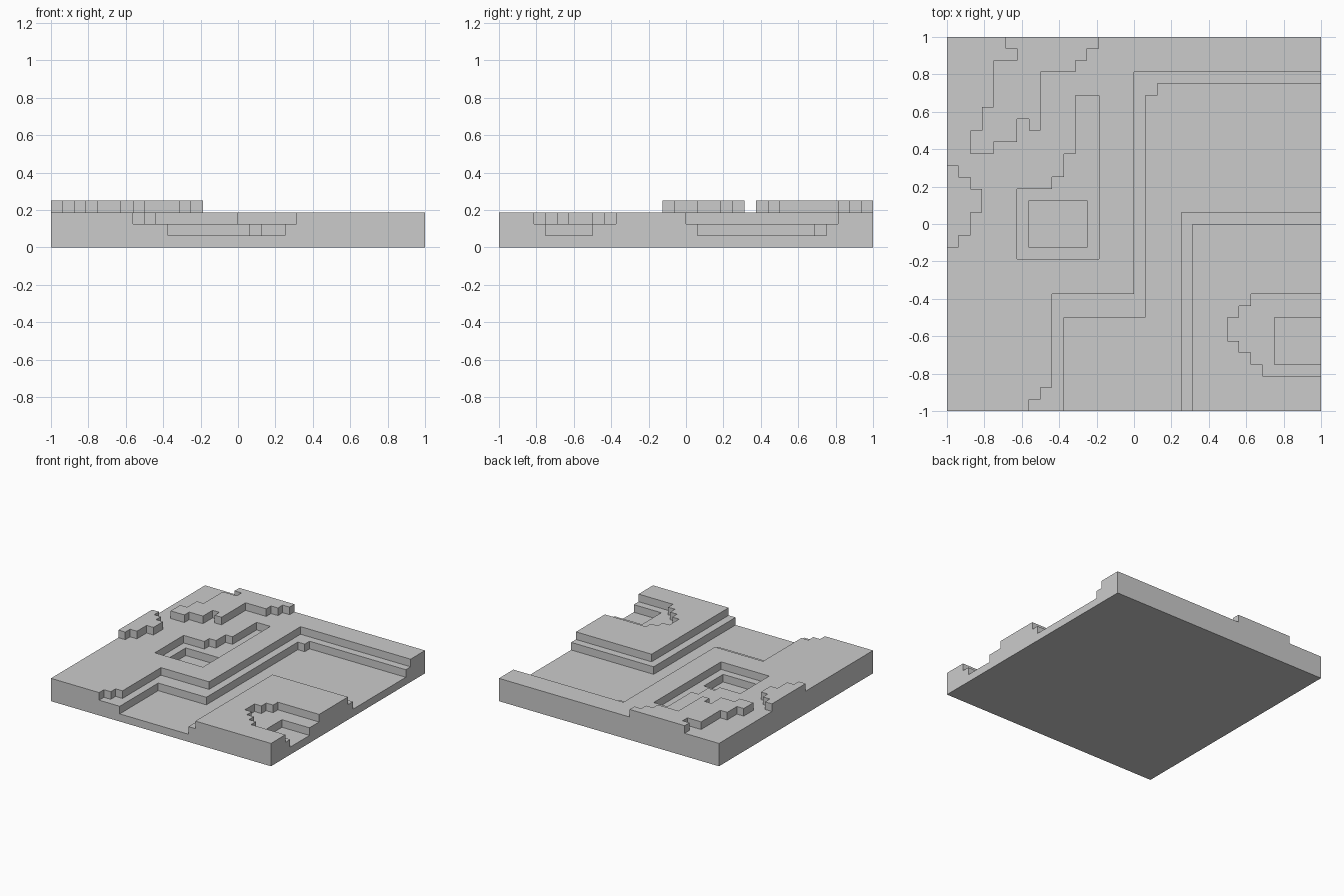
import bpy
import bmesh

if "Cube" in bpy.data.objects:
    bpy.data.objects.remove(bpy.data.objects["Cube"])

N = 32            # tiles per side
S = 2 / N         # tile size, also the height of one terrace step
GROUND = 3        # meadow height in steps
height = [[GROUND] * N for _ in range(N)]


def outline(*c):
    """Right-angled outline: start x, y, then alternating new x, new y, ..."""
    pts = [(c[0], c[1])]
    for i, v in enumerate(c[2:]):
        x, y = pts[-1]
        pts.append((v, y) if i % 2 == 0 else (x, v))
    return pts


def inside(x, y, pts):
    hit = False
    for (x1, y1), (x2, y2) in zip(pts, pts[1:] + pts[:1]):
        if x1 == x2 and x < x1 and min(y1, y2) < y < max(y1, y2):
            hit = not hit
    return hit


def terrace(level, *c):
    """Set every tile within the outline to the given level."""
    pts = outline(*c)
    for x in range(N):
        for y in range(N):
            if inside(x + 0.5, y + 0.5, pts):
                height[x][y] = level


# Raised ridge at the back left and knoll on the left edge
terrace(4, 5, 32, 5, 31, 6, 30, 4, 26, 3, 24, 2, 22, 4, 23, 6, 25, 7, 24,
        8, 29, 11, 30, 12, 31, 13, 32)
terrace(4, 0, 21, 1, 20, 2, 19, 3, 17, 2, 15, 1, 14, 0)

# Pond: shallow shelf, then deep basin
terrace(2, 6, 13, 13, 27, 11, 22, 10, 20, 9, 19, 6)
terrace(1, 7, 14, 12, 18, 7)

# River: bank shelf, deep channel, far shelf, then the corner plateau
terrace(2, 32, 29, 16, 10, 9, 2, 8, 1, 7, 0, 32)
terrace(1, 32, 28, 18, 27, 17, 8, 10, 0, 32)
terrace(2, 32, 17, 20, 0, 32)
terrace(3, 32, 16, 21, 0, 32)

# Inlet on the right edge of the plateau
terrace(2, 32, 10, 26, 9, 25, 8, 24, 6, 25, 5, 26, 4, 27, 3, 32)
terrace(1, 32, 8, 28, 4, 32)


# Skin the height field as one closed surface
def level_at(x, y):
    return height[x][y] if 0 <= x < N and 0 <= y < N else 0


bm = bmesh.new()
cache = {}


def vert(x, y, z):
    if (x, y, z) not in cache:
        cache[x, y, z] = bm.verts.new((x * S - 1, y * S - 1, z * S))
    return cache[x, y, z]


def face(*corners):
    bm.faces.new([vert(*c) for c in corners])


for x in range(N):
    for y in range(N):
        h = height[x][y]
        ring = [(x, y), (x + 1, y), (x + 1, y + 1), (x, y + 1)]
        face(*[(*p, h) for p in ring])                # tile top
        face(*[(*p, 0) for p in reversed(ring)])      # underside
        for i, (dx, dy) in enumerate([(0, -1), (1, 0), (0, 1), (-1, 0)]):
            a, b = ring[i], ring[(i + 1) % 4]
            for z in range(level_at(x + dx, y + dy), h):   # step walls
                face((*a, z), (*b, z), (*b, z + 1), (*a, z + 1))

mesh = bpy.data.meshes.new("terraced_terrain")
bm.to_mesh(mesh)
bm.free()
bpy.context.collection.objects.link(bpy.data.objects.new("terraced_terrain", mesh))
